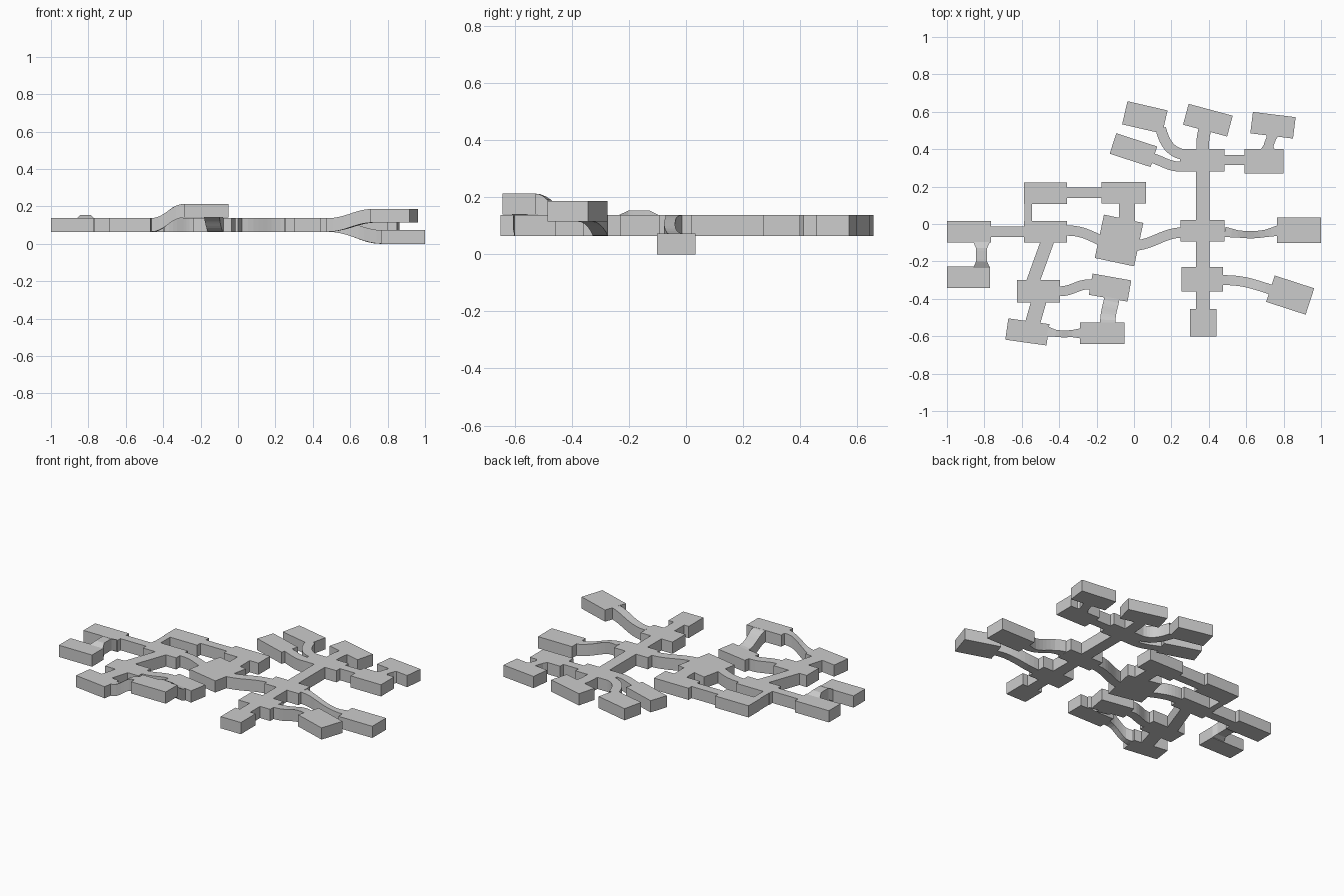
import bpy, bmesh, math
from mathutils import Vector, Matrix, geometry

if "Cube" in bpy.data.objects:
    bpy.data.objects.remove(bpy.data.objects["Cube"])

Z0, H = 0.064, 0.073   # main floor level and storey height

grey = bpy.data.materials.new("light grey")
grey.diffuse_color = (0.6, 0.6, 0.6, 1)
grey.use_nodes = True
grey.node_tree.nodes["Principled BSDF"].inputs["Base Color"].default_value = grey.diffuse_color


def finish(bm, name):
    bmesh.ops.recalc_face_normals(bm, faces=bm.faces)
    me = bpy.data.meshes.new(name)
    bm.to_mesh(me)
    bm.free()
    me.materials.append(grey)
    bpy.context.collection.objects.link(bpy.data.objects.new(name, me))


def room(name, x, y, w=0.23, d=0.115, turn=0, z=Z0):
    """Box room given by centre, size, turn in degrees and floor height."""
    bm = bmesh.new()
    bmesh.ops.create_cube(bm, size=1, matrix=Matrix.Translation((x, y, z + H / 2))
                          @ Matrix.Rotation(math.radians(turn), 4, 'Z')
                          @ Matrix.Diagonal((w, d, H, 1)))
    finish(bm, name)


def passage(name, a, b, w=0.055, leave=None, arrive=None, z=Z0, waist=1, hump=0):
    """Sweep an upright rectangle from a to b, bending between two headings."""
    a, b = Vector((*a, Z0)), Vector((*b, z))
    steps, path = 1, [a, b]
    if leave is not None:
        steps = 9
        reach = (b - a).length * 0.4
        la, lb = math.radians(leave), math.radians(arrive)
        path = geometry.interpolate_bezier(
            a, a + Vector((math.cos(la), math.sin(la), 0)) * reach,
            b - Vector((math.cos(lb), math.sin(lb), 0)) * reach, b, steps + 1)
    bm = bmesh.new()
    rings = []
    for i, p in enumerate(path):
        d = path[min(i + 1, steps)] - path[max(i - 1, 0)]
        mid = min(1, 1.5 * math.sin(math.pi * i / steps))   # 0 at the doors, 1 between
        n = Vector((-d.y, d.x, 0)).normalized() * w / 2 * (1 - (1 - waist) * mid)
        lift = Vector((0, 0, hump * mid))
        up = Vector((0, 0, H))
        rings.append([bm.verts.new(v + lift) for v in (p + n, p - n, p - n + up, p + n + up)])
    for r, q in zip(rings, rings[1:]):
        for k in range(4):
            bm.faces.new((r[k], r[k - 1], q[k - 1], q[k]))
    finish(bm, name)


# Square-set rooms
room("west_room", -.882, -.042, .235)
room("west_annex", -.885, -.285)
room("west_junction", -.473, -.042)
room("north_west_room", -.473, .165)
room("north_middle_room", -.055, .167, .24)
room("east_junction", .367, -.037, .235)
room("low_east_room", .883, -.034, .235, .136, z=0)
room("north_junction", .365, .34, .24, .12)
room("north_east_room", .695, .335, .21, .13)
room("south_east_room", .365, -.295, .22, .13)
room("south_end_room", .37, -.528, .14, .145)
room("south_west_room", -.51, -.36, d=.12)
room("raised_south_room", -.17, -.585, .24, z=.14)

# Turned rooms
room("central_hall", -.08, -.088, .215, .237, -12)
room("far_north_east_room", .743, .528, turn=-7)
room("far_north_room", .395, .555, .244, turn=-15)
room("far_north_west_room", .058, .57, .22, .127, -13)
room("upper_west_room", -.003, .395, turn=-18)
room("far_south_west_room", -.57, -.577, .222, turn=-8)
room("south_middle_room", -.128, -.34, .21, turn=-10)
room("raised_east_room", .835, -.38, .222, .148, -18, .114)

# Straight passages
passage("west_passage", (-.77, -.042), (-.58, -.042))
passage("north_west_passage", (-.565, .01), (-.565, .11), .04)
passage("north_passage", (-.365, .167), (-.17, .167))
passage("hall_passage", (-.038, .115), (-.038, -.02), .085)
passage("main_passage", (.368, -.46), (.368, .285), .073)
passage("north_east_passage", (.48, .342), (.595, .342))
passage("slanted_passage", (-.46, -.085), (-.545, -.32), .07)
passage("south_west_passage", (-.505, -.4), (-.548, -.55), .08)

# Curved and ramped passages
passage("arched_passage", (-.815, -.095), (-.815, -.235), .09, -90, -90, waist=.65, hump=.017)
passage("west_hall_curve", (-.36, -.035), (-.18, -.087), .055, 0, -25)
passage("east_hall_curve", (.015, -.115), (.255, -.045), .055, 8, 3)
passage("low_east_ramp", (.485, -.042), (.77, -.035), .055, -10, 15, 0, .7)
passage("raised_east_ramp", (.475, -.3), (.735, -.352), .053, 0, -18, .114)
passage("far_north_east_neck", (.717, .395), (.74, .485), .08, 90, 83, waist=.65)
passage("far_north_neck", (.367, .395), (.38, .51), .068, 90, 75)
passage("far_north_west_curve", (.143, .51), (.255, .373), .057, -75, -15)
passage("upper_west_curve", (.095, .354), (.255, .306), .053, -18, 0)
passage("south_curve", (-.396, -.36), (-.222, -.325), .053, 0, -10)
passage("raised_south_ramp", (-.462, -.575), (-.288, -.585), .053, -15, 0, .14, .7)
passage("raised_south_slope", (-.118, -.395), (-.14, -.532), .082, -100, -90, .14)
